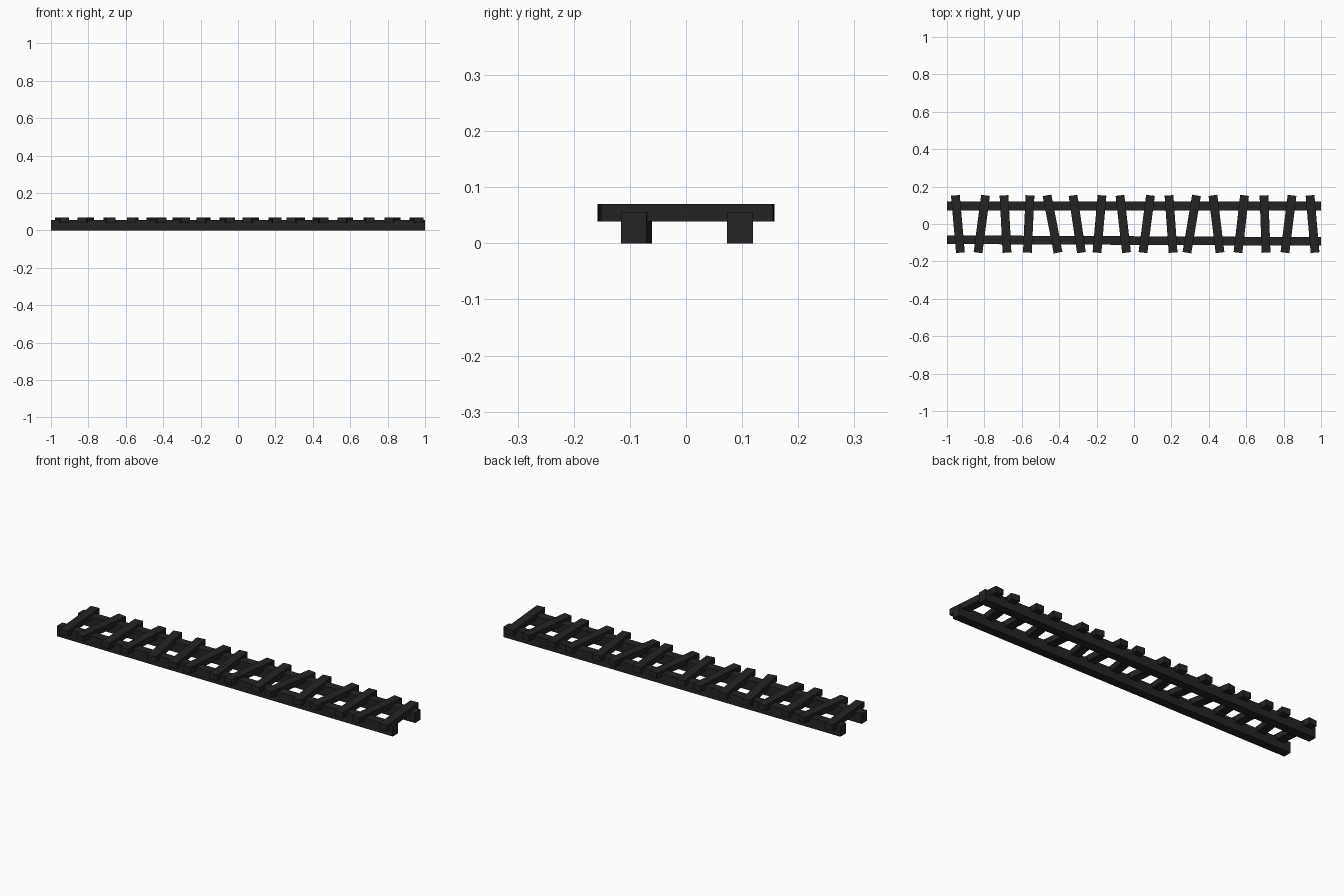
import bpy
import math

cube = bpy.data.objects.get("Cube")
if cube:
    bpy.data.objects.remove(cube, do_unlink=True)

# One charcoal colour for everything
charcoal = bpy.data.materials.new("charcoal")
charcoal.use_nodes = True
colour = (0.017, 0.017, 0.017, 1)
charcoal.diffuse_color = colour
charcoal.node_tree.nodes["Principled BSDF"].inputs["Base Color"].default_value = colour


def beam(name, start, end, width, z_low, z_high):
    """Box beam running between two points on the ground plan."""
    dx, dy = end[0] - start[0], end[1] - start[1]
    centre = ((start[0] + end[0]) / 2, (start[1] + end[1]) / 2, (z_low + z_high) / 2)
    bpy.ops.mesh.primitive_cube_add(size=1, location=centre,
                                    rotation=(0, 0, math.atan2(dy, dx)))
    obj = bpy.context.object
    obj.name = name
    obj.scale = (math.hypot(dx, dy), width, z_high - z_low)
    bpy.ops.object.transform_apply(location=False, rotation=False, scale=True)
    obj.data.materials.append(charcoal)
    return obj


# Long rails, the front one slightly askew
beam("back_rail", (-1, 0.096), (1, 0.096), 0.046, 0, 0.056)
beam("front_rail", (-1, -0.084), (1, -0.093), 0.046, 0, 0.056)

# Uneven cross ties: x of the back end and of the front end
ties = [
    (-0.955, -0.928), (-0.794, -0.834), (-0.695, -0.679), (-0.556, -0.570),
    (-0.465, -0.406), (-0.326, -0.281), (-0.171, -0.198), (-0.075, -0.040),
    (0.088, 0.048), (0.187, 0.209), (0.334, 0.283), (0.422, 0.460),
    (0.591, 0.556), (0.695, 0.706), (0.845, 0.807), (0.941, 0.968),
]
for i, (x_back, x_front) in enumerate(ties, 1):
    beam(f"cross_tie_{i}", (x_front, -0.153), (x_back, 0.153), 0.047, 0.039, 0.07)
